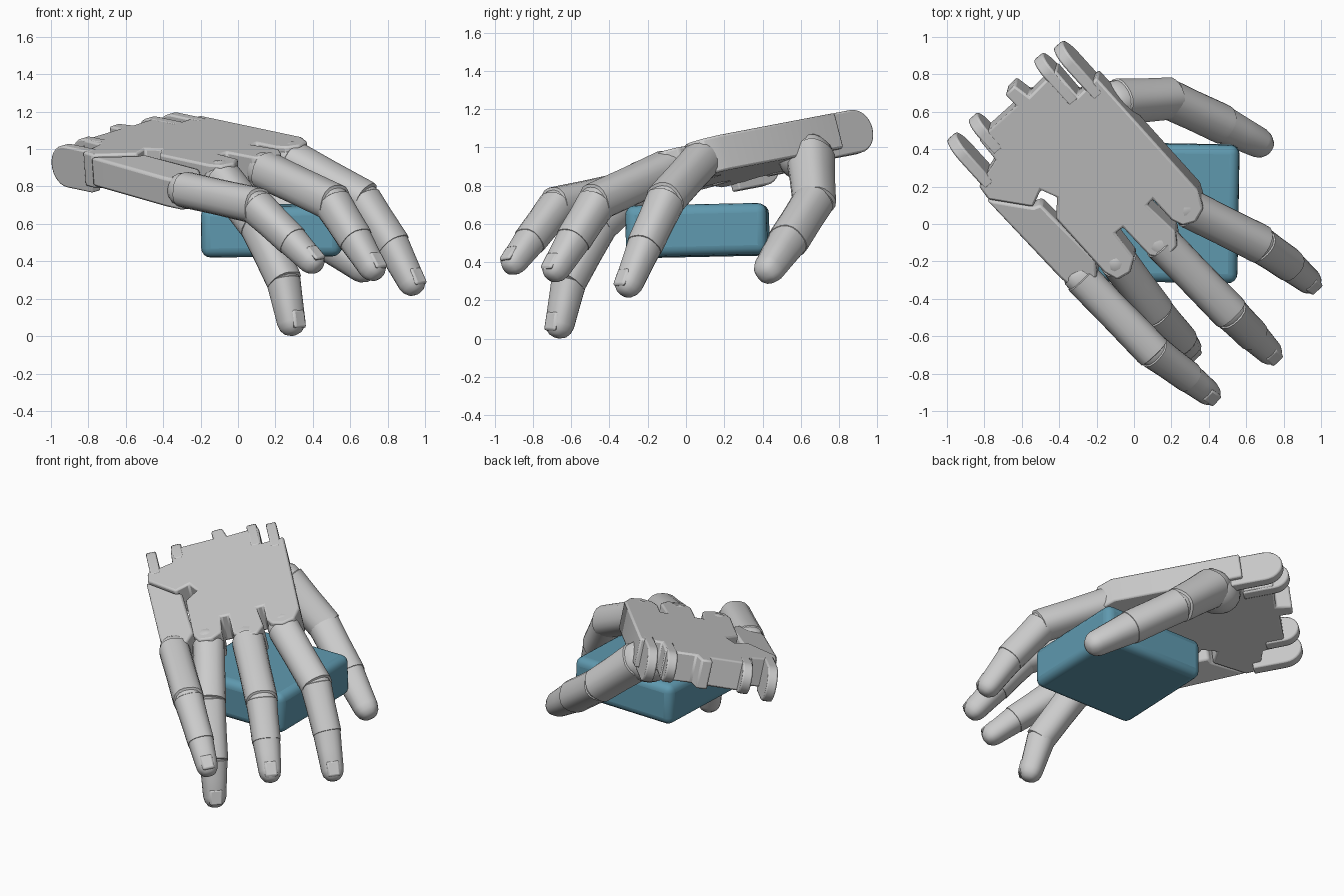
import bpy, bmesh, math
from mathutils import Vector, Matrix

if "Cube" in bpy.data.objects:
    bpy.data.objects.remove(bpy.data.objects["Cube"])

N = Vector((-0.074, -0.257, 1)).normalized()      # normal of the tilted palm top


def on_palm(x, y, depth=0.0):
    return Vector((x, y, 0.996 + 0.074 * x + 0.257 * y)) - N * depth


def finish(name, bm, bevel=0.0, angle=35):
    bmesh.ops.recalc_face_normals(bm, faces=bm.faces)
    me = bpy.data.meshes.new(name)
    bm.to_mesh(me)
    bm.free()
    ob = bpy.data.objects.new(name, me)
    bpy.context.collection.objects.link(ob)
    if bevel:
        m = ob.modifiers.new("bevel", "BEVEL")
        m.width, m.segments, m.limit_method = bevel, 2, "ANGLE"
    bpy.ops.object.select_all(action="DESELECT")
    ob.select_set(True)
    bpy.context.view_layer.objects.active = ob
    bpy.ops.object.shade_smooth_by_angle(angle=math.radians(angle))
    return ob


def prism(name, pts, offset, bevel):
    bm = bmesh.new()
    f = bm.faces.new([bm.verts.new(p) for p in pts])
    res = bmesh.ops.extrude_face_region(bm, geom=[f], use_keep_orig=True)
    vs = [v for v in res["geom"] if isinstance(v, bmesh.types.BMVert)]
    bmesh.ops.translate(bm, verts=vs, vec=offset)
    return finish(name, bm, bevel)


def frame(a, b, hint):
    t = (b - a).normalized()
    d = (hint - t * hint.dot(t)).normalized()
    return t, d, t.cross(d)


def phalanx(bm, a, b, ra, rb, hint, tip=False, sides=20):
    """Lofted finger bone with a round start and a lipped or round end."""
    t, d, s = frame(a, b, hint)
    L = (b - a).length
    prof = [(-0.85 * ra, 0.35 * ra), (-0.6 * ra, 0.7 * ra), (-0.25 * ra, 0.9 * ra),
            (0.1 * ra, 0.93 * ra), (0.15 * ra, ra), (0.5 * L, (ra + rb) * 0.5)]
    if tip:
        prof += [(L, rb), (L + 0.45 * rb, 0.87 * rb), (L + 0.8 * rb, 0.6 * rb), (L + 0.95 * rb, 0.25 * rb)]
    else:
        prof += [(L, rb * 1.04), (L + 0.25 * rb, rb * 1.03), (L + 0.3 * rb, rb * 0.85), (L + 0.7 * rb, rb * 0.5)]
    rings = []
    for h, r in prof:
        ring = []
        for i in range(sides):
            an = 2 * math.pi * i / sides
            c, q = math.cos(an), math.sin(an)
            k = (abs(c) ** 2.5 + abs(q) ** 2.5) ** (-1 / 2.5)
            ring.append(bm.verts.new(a + t * h + (d * c + s * q) * r * k))
        rings.append(ring)
    for r0, r1 in zip(rings, rings[1:]):
        for i in range(sides):
            j = (i + 1) % sides
            bm.faces.new((r0[i], r0[j], r1[j], r1[i]))
    bm.faces.new(rings[0])
    bm.faces.new(rings[-1])


def finger(name, pts, radii, hint, nail=True):
    bm = bmesh.new()
    pts = [Vector(p) for p in pts]
    hint = Vector(hint)
    for i in range(len(pts) - 1):
        phalanx(bm, pts[i], pts[i + 1], radii[i], radii[i + 1], hint, i == len(pts) - 2)
    finish(name, bm)
    if not nail:
        return
    # nail plate on the back of the fingertip, following its taper
    a, b, r = pts[-2], pts[-1], radii[-1]
    t, d, s = frame(a, b - hint.normalized() * 0.02, hint)
    bm = bmesh.new()
    rot = Matrix((s, t, d)).transposed().to_4x4()
    m = Matrix.Translation(b + d * r * 0.84 - t * 0.008) @ rot @ Matrix.Diagonal((r * 1.15, r * 1.4, r * 0.36, 1))
    bmesh.ops.create_cube(bm, size=1, matrix=m)
    finish(name + "_nail", bm, 0.014)


# Palm plate with knuckle slots and stepped wrist edge
outline = [(-0.2, 0.78), (0.34, 0.18), (0.37, 0.08), (0.33, 0.01), (0.26, -0.01), (0.2, 0.02),
           (0.1, 0.13), (0.07, 0.1), (0.22, -0.04), (0.23, -0.12), (0.17, -0.19), (0.08, -0.17),
           (-0.06, -0.02), (-0.1, -0.05), (0.0, -0.18), (-0.02, -0.26), (-0.09, -0.3), (-0.16, -0.26),
           (-0.42, 0.03), (-0.41, 0.14), (-0.5, 0.18), (-0.54, 0.09), (-0.78, 0.13), (-0.83, 0.2),
           (-0.74, 0.34), (-0.83, 0.45), (-0.63, 0.63), (-0.69, 0.69), (-0.64, 0.74), (-0.56, 0.68),
           (-0.42, 0.82), (-0.3, 0.68)]
prism("palm", [on_palm(*p) for p in outline], -N * 0.19, 0.012)

# Separate outer hand bone leading to the little finger
side = [(-0.79, 0.125), (-0.54, 0.085), (-0.5, 0.1), (-0.21, -0.2), (-0.2, -0.29), (-0.25, -0.36),
        (-0.32, -0.37), (-0.4, -0.3)]
prism("outer_palm", [on_palm(x, y, 0.01 + 0.035 * (0.12 - y) / 0.45) for x, y in side], -N * 0.165, 0.015)

# Four rounded wrist lugs
back = (on_palm(-0.67, 0.74) - on_palm(0, 0)).normalized()
across = N.cross(back)
for i, (x, y, length, r) in enumerate([(-0.985, 0.44, 0.32, 0.115), (-0.87, 0.55, 0.22, 0.1),
                                       (-0.52, 0.87, 0.3, 0.1), (-0.415, 0.93, 0.34, 0.115)]):
    c = on_palm(x, y, r - 0.002) - back * r
    pts = [c + back * r * math.cos(a) + N * r * math.sin(a)
           for a in [math.pi * (k / 14 - 0.5) for k in range(15)]]
    pts += [c - back * (length - r) + N * r, c - back * (length - r) - N * r]
    prism("wrist_lug_%d" % (i + 1), [p - across * 0.032 for p in pts], across * 0.064, 0.01)

# Fingers from knuckle to tip
out = (0.6, -0.65, 0.4)
finger("index_finger", [(0.28, 0.09, 0.945), (0.66, -0.10, 0.735), (0.82, -0.21, 0.5), (0.93, -0.30, 0.285)],
       (0.102, 0.097, 0.086, 0.07), out)
finger("middle_finger", [(0.14, -0.09, 0.89), (0.50, -0.46, 0.72), (0.62, -0.58, 0.53), (0.72, -0.68, 0.365)],
       (0.102, 0.097, 0.086, 0.07), out)
finger("ring_finger", [(-0.09, -0.19, 0.85), (0.10, -0.45, 0.61), (0.24, -0.61, 0.31), (0.285, -0.66, 0.072)],
       (0.1, 0.097, 0.087, 0.072), out)
finger("little_finger", [(-0.29, -0.28, 0.785), (0.09, -0.67, 0.7), (0.28, -0.81, 0.52), (0.395, -0.90, 0.4)],
       (0.095, 0.093, 0.08, 0.067), out)

# Thumb with its round base
finger("thumb", [(-0.1, 0.65, 0.96), (0.18, 0.67, 0.725), (0.46, 0.54, 0.52), (0.67, 0.435, 0.365)],
       (0.12, 0.103, 0.098, 0.078), (0.6, 0.7, 0.3), nail=False)
bm = bmesh.new()
bmesh.ops.create_uvsphere(bm, u_segments=24, v_segments=12, radius=1,
                          matrix=Matrix.Translation((-0.14, 0.62, 0.95)) @ Matrix.Diagonal((0.17, 0.14, 0.13, 1)))
finish("thumb_base", bm)

# Held block
bm = bmesh.new()
bmesh.ops.create_cube(bm, size=1, matrix=Matrix.Diagonal((0.75, 0.74, 0.27, 1)))
block = finish("held_block", bm, 0.05)
block.modifiers["bevel"].segments = 4
block.location = (0.183, 0.06, 0.565)
block.rotation_euler = (math.radians(1.2), math.radians(-0.5), math.radians(-1))
mat = bpy.data.materials.new("blue")
mat.diffuse_color = (0.115, 0.32, 0.43, 1)
mat.use_nodes = True
mat.node_tree.nodes["Principled BSDF"].inputs["Base Color"].default_value = mat.diffuse_color
block.data.materials.append(mat)
